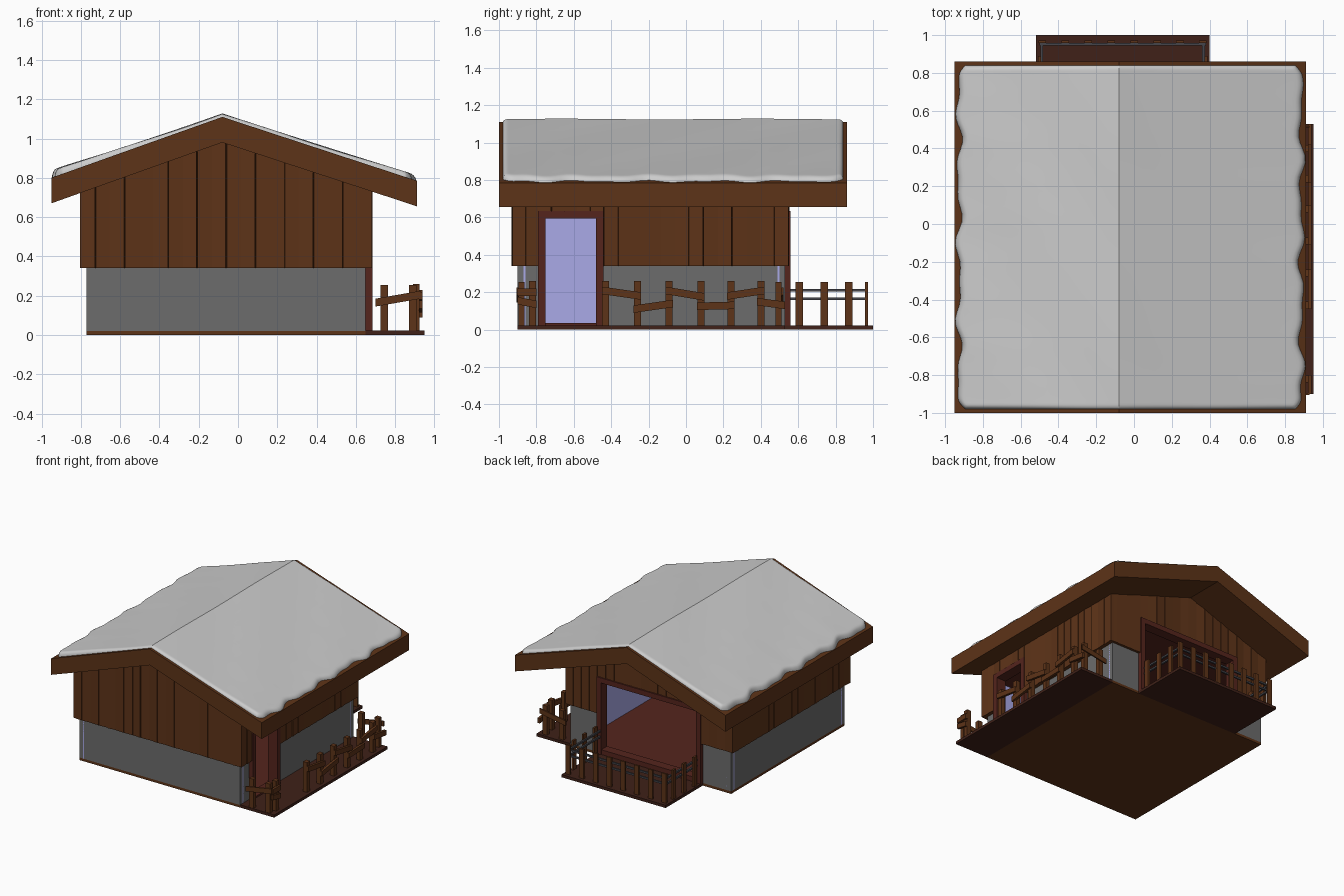
import bpy, bmesh, math, random
from mathutils import Matrix, Vector

if "Cube" in bpy.data.objects:
    bpy.data.objects.remove(bpy.data.objects["Cube"])

random.seed(4)


def mat(name, r, g, b):
    m = bpy.data.materials.new(name)
    m.diffuse_color = (r, g, b, 1)
    m.use_nodes = True
    m.node_tree.nodes["Principled BSDF"].inputs["Base Color"].default_value = m.diffuse_color
    return m


WOOD = mat("brown_wood", .11, .033, .009)
DARK = mat("dark_wood", .05, .015, .009)
RED = mat("red_wood", .09, .018, .012)
STONE = mat("grey_wall", .15, .15, .15)
BLUE = mat("blue_interior", .4, .4, .8)
IRON = mat("dark_rail", .06, .06, .07)


def finish(name, bm, material=None):
    bmesh.ops.recalc_face_normals(bm, faces=bm.faces)
    me = bpy.data.meshes.new(name)
    bm.to_mesh(me)
    bm.free()
    ob = bpy.data.objects.new(name, me)
    bpy.context.collection.objects.link(ob)
    if material:
        me.materials.append(material)
    return ob


def prism(bm, pts, axis, a, b):
    """Extrude a (horizontal, z) profile along the x or y axis from a to b."""
    def co(p, t):
        return (p[0], t, p[1]) if axis == "y" else (t, p[0], p[1])
    rings = [[bm.verts.new(co(p, t)) for p in pts] for t in (a, b)]
    n = len(pts)
    bm.faces.new(rings[0])
    bm.faces.new(rings[1][::-1])
    for i in range(n):
        j = (i + 1) % n
        bm.faces.new((rings[0][i], rings[1][i], rings[1][j], rings[0][j]))
    return rings[0] + rings[1]


def box(bm, x0, x1, y0, y1, z0, z1):
    return prism(bm, [(x0, z0), (x1, z0), (x1, z1), (x0, z1)], "y", y0, y1)


def boxes(name, material, *dims):
    bm = bmesh.new()
    for d in dims:
        box(bm, *d)
    return finish(name, bm, material)


# Roof: gable slab with an off-centre ridge
RX, EL, ER = -.08, -.95, .91


def roof_top(x):
    return 1.11 - (RX - x) * .356 if x < RX else 1.11 - (x - RX) * .328


def under(x):
    return roof_top(x) - .13


bm = bmesh.new()
prism(bm, [(EL, roof_top(EL)), (RX, 1.11), (ER, roof_top(ER)),
           (ER, under(ER)), (RX, .98), (EL, under(EL))], "y", -1, .86)
finish("roof", bm, WOOD)


# Snow: one wavy-edged cushion per roof side
def snow(name, eave, thick, phase):
    bm = bmesh.new()
    nu, nv = 70, 24
    rows = []
    for i in range(nu + 1):
        u = .5 - .5 * math.cos(math.pi * i / nu)
        y = -.98 + 1.82 * u
        wave = .012 * math.sin(17 * y + phase) + .009 * math.sin(29 * y + 2 * phase)
        e = eave - math.copysign(.022, eave) + wave * min(1, 12 * u * (1 - u))
        e -= math.copysign(.035, eave) * max(0, 1 - min(u, 1 - u) * 30) ** 2
        row = []
        for j in range(nv + 1):
            v = math.sin(math.pi / 2 * j / nv)
            x = RX + (e - RX) * v
            edge = min(u * 1.82, (1 - u) * 1.82, (1 - v) * .9) / .025
            round_ = math.sqrt(max(0, 1 - (1 - min(edge, 1)) ** 2))
            h = (.02 + (thick - .02) * v ** 2) + .002 * math.sin(6 * y + 9 * x)
            row.append(bm.verts.new((x, y, roof_top(x) - .004 + h * round_)))
        rows.append(row)
    for i in range(nu):
        for j in range(nv):
            bm.faces.new((rows[i][j], rows[i + 1][j], rows[i + 1][j + 1], rows[i][j + 1]))
    ob = finish(name, bm)
    for f in ob.data.polygons:
        f.use_smooth = True
    if ob.data.polygons[300].normal.z < 0:
        ob.data.flip_normals()


snow("snow_left", EL, .042, .5)
snow("snow_right", ER, .03, 2.1)

# Walls: (start, end, bottom of siding, is opening) along each side
FRONT = [(-.80, .68, .34, False)]
BACK = [(-.80, -.52, .34, False), (-.52, .40, .61, True), (.40, .68, .34, False)]
LEFT = [(-.93, .55, .34, False)]
RIGHT = [(-.93, -.79, .34, False), (-.79, -.44, .61, True), (-.44, .55, .34, False)]
SIDES = {"front": ("y", FRONT, -.93, -.90, -.87), "back": ("y", BACK, .55, .53, .50),
         "left": ("x", LEFT, -.80, -.77, -.74), "right": ("x", RIGHT, .68, .65, .62)}
for side, (axis, segs, outer, face, inner) in SIDES.items():
    boards, stone, lining = bmesh.new(), bmesh.new(), bmesh.new()
    lim = (-.77, .65) if axis == "y" else (-.90, .53)
    for s0, s1, zb, opening in segs:
        # Vertical siding boards, slightly turned so they overlap
        n = max(1, round((s1 - s0) / .074))
        w = (s1 - s0) / n
        for k in range(n):
            a, b = s0 + k * w, s0 + (k + 1) * w
            ta, tb = (under(a), under(b)) if axis == "y" else (under(face),) * 2
            vs = prism(boards, [(a, zb), (b, zb), (b, tb + .02), (a, ta + .02)],
                       axis, outer, inner)
            m = (a + b) / 2
            c = Vector((m, face, 0)) if axis == "y" else Vector((face, m, 0))
            rot = Matrix.Rotation(math.radians(random.choice((-1, 1)) * random.uniform(2, 6)), 3, "Z")
            bmesh.ops.rotate(boards, verts=vs, cent=c, matrix=rot)
        # Grey base wall and blue room lining
        if not opening:
            a, b = max(s0, lim[0]), min(s1, lim[1])
            lin = inner + (inner - face) * .4
            for bm, p, q, z1 in ((stone, face, inner, .34), (lining, inner, lin, .64)):
                prism(bm, [(a, .02), (b, .02), (b, z1), (a, z1)], axis, p, q)
    finish(side + "_siding", boards, WOOD)
    finish(side + "_base_wall", stone, STONE)
    finish(side + "_room_lining", lining, BLUE)

# Floors and ceiling
boxes("floor", WOOD, (-.77, .65, -.90, .53, 0, .02))
boxes("room_floor", RED, (-.75, .63, -.88, .51, .02, .028))
boxes("ceiling", RED, (-.77, .65, -.90, .53, .64, .65))
boxes("side_deck", DARK, (.65, .95, -.90, .53, 0, .022))
boxes("back_deck", DARK, (-.52, .40, .53, 1.0, 0, .022))

# Door frames
boxes("side_door_frame", RED, (.60, .685, -.79, -.75, .02, .635),
      (.60, .685, -.48, -.44, .02, .635), (.60, .685, -.75, -.48, .595, .635),
      (.60, .675, -.75, -.48, .02, .035))
boxes("back_door_frame", RED, (-.52, -.48, .48, .56, .02, .635),
      (.36, .40, .48, .56, .02, .635), (-.48, .36, .48, .56, .595, .635),
      (-.48, .36, .48, .555, .02, .06))

# Rustic fence on the side deck: posts with crooked planks
posts, planks = bmesh.new(), bmesh.new()


def plank(axis, a, za, b, zb, p, q):
    prism(planks, [(a, za - .02), (b, zb - .02), (b, zb + .02), (a, za + .02)], axis, p, q)


PY = [-.43, -.26, -.09, .08, .24, .40]
for y in [-.82] + PY:
    box(posts, .89, .925, y - .019, y + .019, .02, .26)
for i, (za, zb) in enumerate([(.21, .18), (.11, .14), (.21, .175), (.125, .13), (.18, .21), (.15, .13)]):
    y0 = PY[i]
    plank("x", y0 - .02, za, (PY[i + 1] if i < 5 else .51) + .02, zb, .92, .94)
plank("x", -.90, .2, -.80, .2, .92, .94)
plank("x", -.90, .155, -.80, .135, .92, .94)
for y in (-.88, .495):
    for x in (.745, .89):
        box(posts, x - .019, x + .019, y - .016, y + .016, .02, .255)
    s = math.copysign(.025, y)
    plank("y", .70, .165, .93, .205, y + s * .6, y + s)
finish("fence_posts", posts, WOOD)
finish("fence_planks", planks, WOOD)

# Balcony railing on the back deck: flat posts with two thin rails
bal, rails = bmesh.new(), bmesh.new()
for k in range(8):
    x = -.485 + k * .85 / 7
    box(bal, x - .02, x + .02, .957, .972, .02, .255)
for x in (-.50, .38):
    for y in (.605, .74, .87):
        box(bal, x - .008, x + .008, y - .02, y + .02, .02, .255)
for z in (.165, .21):
    box(rails, -.50, .38, .945, .958, z - .007, z + .007)
    for x in (-.488, .368):
        box(rails, x - .007, x + .007, .54, .958, z - .007, z + .007)
finish("railing_posts", bal, WOOD)
finish("railing_bars", rails, IRON)
